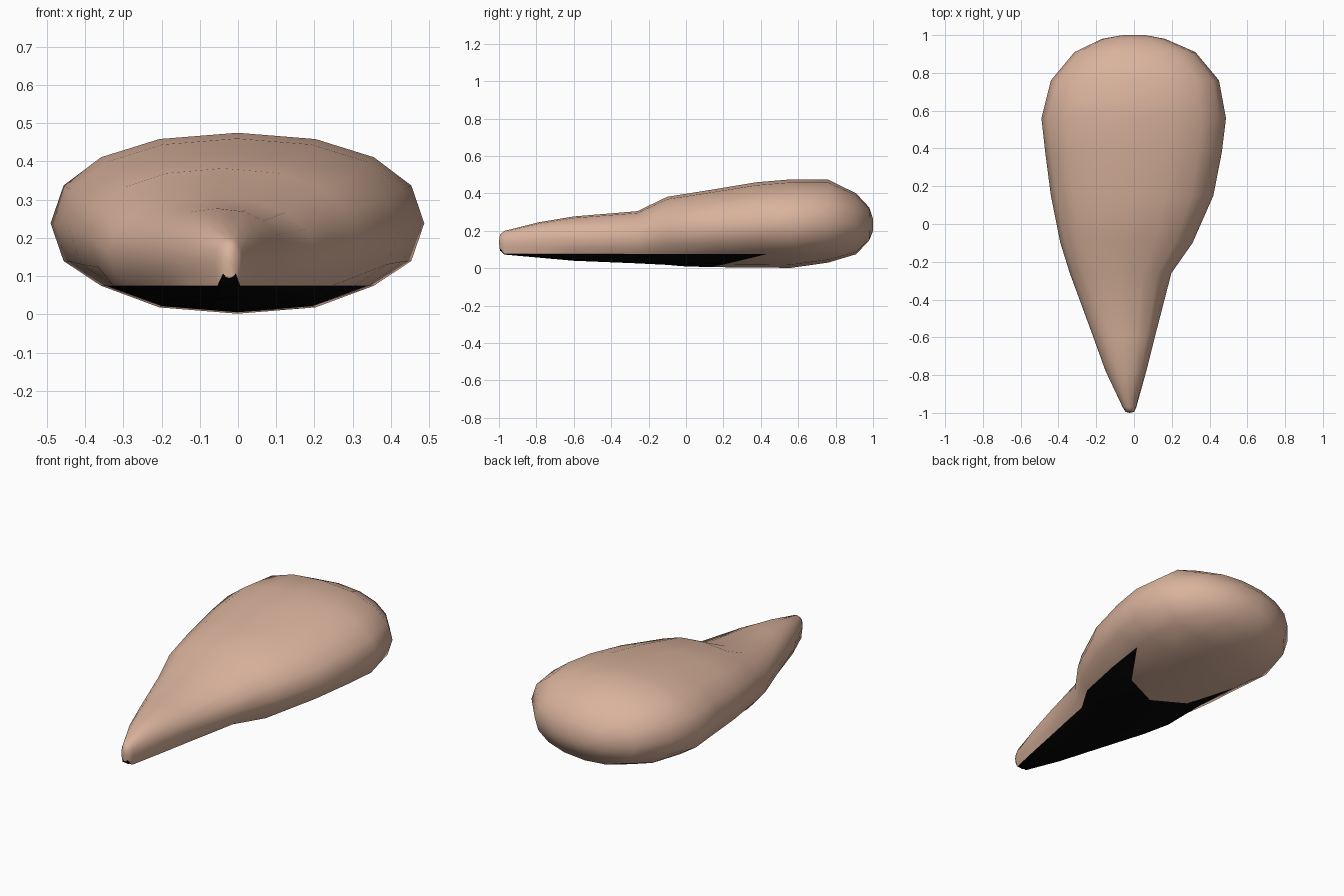
import bpy, bmesh, math

if "Cube" in bpy.data.objects:
    bpy.data.objects.remove(bpy.data.objects["Cube"])

def material(name, rgb):
    m = bpy.data.materials.new(name)
    m.diffuse_color = (*rgb, 1)
    m.use_nodes = True
    m.node_tree.nodes["Principled BSDF"].inputs["Base Color"].default_value = m.diffuse_color
    return m

skin = material("warm skin", (0.70, 0.45, 0.335))
black = material("black underside", (0.002, 0.002, 0.002))

# Cross-sections along the body: y, left x, right x, bottom z, top z
sections = [
    (-0.995, -0.045, 0.000, 0.095, 0.180),
    (-0.970, -0.060, 0.012, 0.073, 0.200),
    (-0.780, -0.150, 0.065, 0.056, 0.247),
    (-0.600, -0.215, 0.110, 0.040, 0.277),
    (-0.260, -0.340, 0.198, 0.026, 0.305),
    (-0.100, -0.390, 0.310, 0.018, 0.382),
    (0.150, -0.440, 0.420, 0.011, 0.422),
    (0.380, -0.470, 0.465, 0.006, 0.460),
    (0.560, -0.490, 0.487, 0.002, 0.475),
    (0.760, -0.440, 0.450, 0.030, 0.474),
    (0.910, -0.315, 0.325, 0.075, 0.400),
    (0.980, -0.170, 0.165, 0.150, 0.325),
    (1.000, -0.060, 0.060, 0.200, 0.265),
]
N = 16
EXP = 2 / 2.2          # slightly boxy ellipse
BORDER = 7             # section where the black underside ends

def power(v):
    return math.copysign(abs(v) ** EXP, v) if abs(v) > 1e-6 else 0

# Teardrop body
bm = bmesh.new()
rings = []
for i, (y, xl, xr, zb, zt) in enumerate(sections):
    cx, hw, cz, hz = (xl + xr) / 2, (xr - xl) / 2, (zb + zt) / 2, (zt - zb) / 2
    ring = []
    for k in range(N):
        a = 2 * math.pi * k / N
        x, z, yy = cx + hw * power(math.cos(a)), cz + hz * power(math.sin(a)), y
        depth = 4 - abs(k - 12)          # 2 = underside edge, 4 = keel
        if depth == 2 and 0 < i <= 8:    # level edge of the underside
            z = 0.075
            if i < 6:
                x = cx + (x - cx) * 1.12
        if i in (BORDER - 1, BORDER) and depth >= 2:   # curved colour border
            yy += {2: 0.05, 3: -0.17, 4: -0.25}[depth] * (1 if i == BORDER else 0.7)
        ring.append(bm.verts.new((x, yy, z)))
    rings.append(ring)

for i in range(len(rings) - 1):
    a, b = rings[i], rings[i + 1]
    for k in range(N):
        n = (k + 1) % N
        f = bm.faces.new((a[k], a[n], b[n], b[k]))
        f.material_index = 1 if i < BORDER and 10 <= k < 14 else 0

# Rounded ends
for ring, y in ((rings[0], -1.0), (rings[-1], 1.0)):
    c = sum((v.co.x for v in ring)) / N, y, sum((v.co.z for v in ring)) / N
    tip = bm.verts.new(c)
    for k in range(N):
        bm.faces.new((ring[k], ring[(k + 1) % N], tip))

bmesh.ops.recalc_face_normals(bm, faces=bm.faces[:])
for f in bm.faces:
    f.smooth = True
# Crisp border around the underside
for e in bm.edges:
    if len({f.material_index for f in e.link_faces}) > 1:
        e.smooth = False

mesh = bpy.data.meshes.new("teardrop_body")
bm.to_mesh(mesh)
bm.free()
mesh.materials.append(skin)
mesh.materials.append(black)
body = bpy.data.objects.new("teardrop_body", mesh)
bpy.context.collection.objects.link(body)
